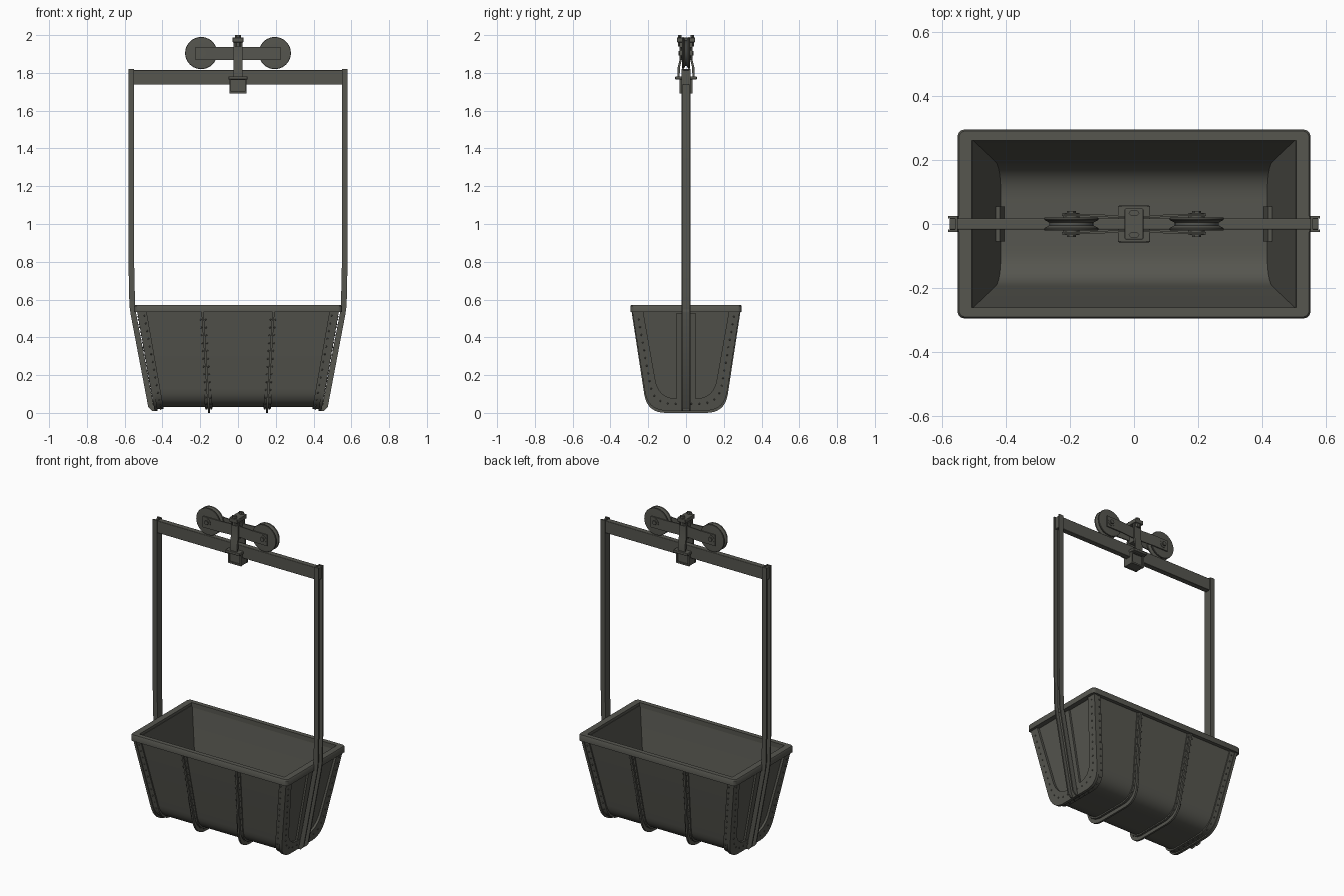
import bpy, bmesh, math
from mathutils import Vector

if "Cube" in bpy.data.objects:
    bpy.data.objects.remove(bpy.data.objects["Cube"])

mat = bpy.data.materials.new("dark_grey_steel")
mat.diffuse_color = (0.092, 0.092, 0.078, 1)
mat.use_nodes = True
mat.node_tree.nodes["Principled BSDF"].inputs["Base Color"].default_value = mat.diffuse_color


def finish(name, bm):
    bmesh.ops.recalc_face_normals(bm, faces=bm.faces)
    me = bpy.data.meshes.new(name)
    bm.to_mesh(me)
    bm.free()
    ob = bpy.data.objects.new(name, me)
    bpy.context.collection.objects.link(ob)
    me.materials.append(mat)
    bpy.ops.object.select_all(action='DESELECT')
    ob.select_set(True)
    bpy.context.view_layer.objects.active = ob
    bpy.ops.object.shade_smooth_by_angle(angle=math.radians(35))
    return ob


def loft(name, rings, loop=False):
    """Skin equal-sized point rings; cap the ends unless looped."""
    bm = bmesh.new()
    vs = [[bm.verts.new(p) for p in r] for r in rings]
    m, n = len(vs), len(vs[0])
    for i in range(m if loop else m - 1):
        a, b = vs[i], vs[(i + 1) % m]
        for j in range(n):
            k = (j + 1) % n
            bm.faces.new((a[j], a[k], b[k], b[j]))
    if not loop:
        bm.faces.new(vs[0])
        bm.faces.new(vs[-1])
    return finish(name, bm)


def box(name, x0, x1, y0, y1, z0, z1, bevel=0.0):
    ob = loft(name, [[(x0, y0, z), (x1, y0, z), (x1, y1, z), (x0, y1, z)] for z in (z0, z1)])
    if bevel:
        md = ob.modifiers.new("bevel", 'BEVEL')
        md.width, md.segments = bevel, 2
    return ob


def lathe_y(name, cx, cz, prof, n=32):
    """Revolve (radius, y) points round a y axis."""
    return loft(name, [[(cx + r * math.cos(2 * math.pi * i / n), y,
                         cz + r * math.sin(2 * math.pi * i / n)) for i in range(n)]
                       for r, y in prof])


def u_profile(dy=0.0, dz=0.0, top=0.555):
    """Tub cross-section: sloping sides, rounded bottom corners."""
    t, c, d = Vector((0.275 + dy, top)), Vector((0.19 + dy, 0.03 - dz)), 0.1
    a, b = c + (t - c).normalized() * d, c + Vector((-d, 0))
    half = [t]
    for i in range(9):
        s = i / 8
        half.append(a * (1 - s) ** 2 + c * 2 * s * (1 - s) + b * s * s)
    return [(p.x, p.y) for p in half] + [(-p.x, p.y) for p in reversed(half)]


def end_x(z):
    return 0.43 + 0.095 * (z - 0.03) / 0.54


def band(name, inner, outer, xa, xb):
    """Strip following the U profile between two offsets and two x rules."""
    loft(name, [[(xa(p[1]), *p), (xb(p[1]), *p), (xb(q[1]), *q), (xa(q[1]), *q)]
                for p, q in zip(u_profile(*inner), u_profile(*outer))])


rivets = bmesh.new()


def rivet_row(prof, xf, step=0.042, r=0.005):
    pts = [Vector((xf(z), y, z)) for y, z in prof]
    pos = step / 2
    for a, b in zip(pts, pts[1:]):
        ln = (b - a).length
        while pos < ln:
            g = bmesh.ops.create_icosphere(rivets, subdivisions=1, radius=r)
            bmesh.ops.translate(rivets, verts=g['verts'], vec=a.lerp(b, pos / ln))
            pos += step
        pos -= ln


# Open tub with wall thickness
bm = bmesh.new()
shell = {}
for key, d, inset in (("out", 0.0, 0.0), ("in", -0.012, 0.018)):
    prof = u_profile(d, d)
    for s in (-1, 1):
        shell[key, s] = [bm.verts.new((s * (end_x(z) - inset), y, z)) for y, z in prof]
        bm.faces.new(shell[key, s])
    a, b = shell[key, -1], shell[key, 1]
    for i in range(len(a) - 1):
        bm.faces.new((a[i], a[i + 1], b[i + 1], b[i]))
for s in (-1, 1):
    o, n = shell["out", s], shell["in", s]
    bm.faces.new((o[0], o[-1], n[-1], n[0]))
for k in (0, -1):
    bm.faces.new((shell["out", -1][k], shell["out", 1][k], shell["in", 1][k], shell["in", -1][k]))
finish("tub_body", bm)

# Rim with rounded outer corners
rings = []
for sx, sy, a0 in ((1, 1, 0), (-1, 1, 90), (-1, -1, 180), (1, -1, 270)):
    for k in range(5):
        a = math.radians(a0 + 22.5 * k)
        ox, oy = sx * 0.53 + 0.02 * math.cos(a), sy * 0.274 + 0.02 * math.sin(a)
        ix, iy = sx * 0.503 + 0.004 * math.cos(a), sy * 0.257 + 0.004 * math.sin(a)
        rings.append([(ox - sx * .004, oy - sy * .004, 0.572), (ox, oy, 0.566), (ox, oy, 0.534),
                      (ix, iy, 0.534), (ix, iy, 0.572)])
loft("tub_rim", rings, loop=True)

for s in (-1, 1):
    side = "right" if s > 0 else "left"
    # Riveted angle frame round each end
    band(f"end_frame_{side}", (-0.045, -0.045), (0.012, 0.018),
         lambda z: s * (end_x(z) - 0.002), lambda z: s * (end_x(z) + 0.015))
    band(f"side_flange_{side}", (-0.002, -0.002), (0.008, 0.009),
         lambda z: s * (end_x(z) - 0.035), lambda z: s * end_x(z))
    rivet_row(u_profile(-0.018, -0.018, 0.53), lambda z: s * (end_x(z) + 0.015))
    rivet_row(u_profile(0.008, 0.009, 0.53), lambda z: s * (end_x(z) - 0.02))

    # Wrap-round ribs: flat flange and raised fin
    def rib_x(off):
        return lambda z: s * (0.153 + 0.065 * z + off)
    band(f"rib_flange_{side}", (-0.002, -0.002), (0.005, 0.008), rib_x(-0.02), rib_x(0.02))
    band(f"rib_fin_{side}", (0, 0), (0.016, 0.03), rib_x(-0.006), rib_x(0.006))
    for off in (-0.013, 0.013):
        rivet_row(u_profile(0.005, 0.008, 0.53), rib_x(off))

    # Hanger arm: channel bar bending in along the tub end
    rings = []
    for x, z in ((0.58, 1.82), (0.58, 0.8), (0.575, 0.57), (0.568, 0.52), (0.475, 0.03), (0.455, 0.01)):
        w, i, h, t = x - 0.022, x - 0.03, 0.025, 0.017
        rings.append([(s * px, py, z) for px, py in ((i, -h), (x, -h), (x, -t), (w, -t),
                                                     (w, t), (x, t), (x, h), (i, h))])
    loft(f"hanger_arm_{side}", rings)
    # Bearing plate behind the arm, and bracket inside the tub
    for nm, y, t0, t1, z0, z1 in (("arm_backing_plate", 0.05, 0.0, 0.012, 0.05, 0.53),
                                  ("inner_bracket", 0.055, -0.03, -0.016, 0.05, 0.13)):
        loft(f"{nm}_{side}", [[(s * (end_x(z) + t0), -y, z), (s * (end_x(z) + t1), -y, z),
                               (s * (end_x(z) + t1), y, z), (s * (end_x(z) + t0), y, z)]
                              for z in (z0, z1)])

    # Grooved trolley wheel with axle bolt
    cx, cz = s * 0.195, 1.905
    lathe_y(f"trolley_wheel_{side}", cx, cz,
            [(0.07, -0.021), (0.083, -0.02), (0.085, -0.016), (0.083, -0.012), (0.068, -0.004),
             (0.068, 0.004), (0.083, 0.012), (0.085, 0.016), (0.083, 0.02), (0.07, 0.021)], 40)
    lathe_y(f"wheel_axle_{side}", cx, cz, [(0.025, -0.034), (0.025, 0.034)], 16)
    lathe_y(f"axle_nut_{side}", cx, cz, [(0.014, -0.041), (0.014, 0.041)], 6)
finish("rivets", rivets)

# Top cross bar
box("cross_bar", -0.575, 0.575, -0.017, 0.017, 1.738, 1.815, 0.003)

for s in (-1, 1):
    side = "back" if s > 0 else "front"
    # Trolley side plate, pinched in at the middle
    loft(f"trolley_plate_{side}",
         [[(x, s * y, 1.868), (x, s * (y + .007), 1.868), (x, s * (y + .007), 1.937), (x, s * y, 1.937)]
          for x, y in ((-0.225, .025), (-0.12, .024), (-0.04, .018), (0.04, .018), (0.12, .024), (0.225, .025))])
    # Drop hanger strap, splayed to the collar
    loft(f"drop_strap_{side}",
         [[(-0.025, s * (y - .012), z), (0.025, s * (y - .012), z), (0.025, s * y, z), (-0.025, s * y, z)]
          for y, z in ((.046, 1.775), (.044, 1.83), (.034, 1.87), (.034, 1.97))])
    # Cap bolt and clamp face frame
    loft(f"cap_bolt_{side}", [[(0.017 * math.cos(math.pi * i / 3), s * 0.034 + 0.011 * math.sin(math.pi * i / 3), z)
                               for i in range(6)] for z in (1.94, 2.0)])
    for nm, x0, x1, z0, z1 in (("left", -.045, -.036, 1.692, 1.78), ("right", .036, .045, 1.692, 1.78),
                               ("bottom", -.045, .045, 1.692, 1.702), ("top", -.045, .045, 1.762, 1.78)):
        box(f"clamp_frame_{side}_{nm}", x0, x1, *sorted((s * 0.024, s * 0.034)), z0, z1)

# Cap plate, centre block, clamp and collar
box("hanger_cap", -0.029, 0.029, -0.048, 0.048, 1.962, 1.987, 0.003)
box("hanger_centre_block", -0.02, 0.02, -0.02, 0.02, 1.85, 1.95)
box("clamp_block", -0.044, 0.044, -0.026, 0.026, 1.693, 1.78)
box("clamp_collar", -0.05, 0.05, -0.057, 0.057, 1.765, 1.782, 0.003)
